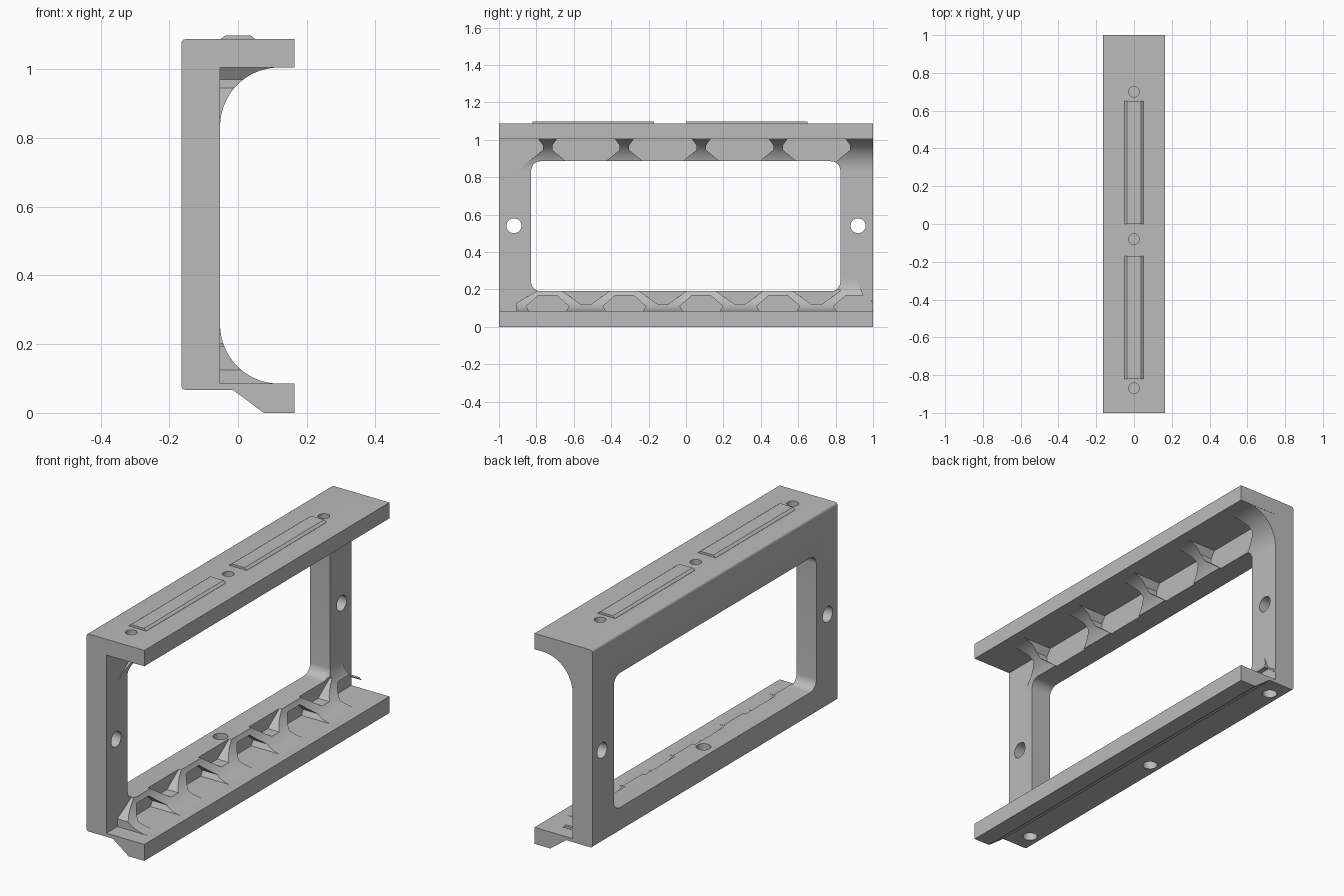
import bpy, bmesh, math
from mathutils import Matrix, Vector

cube = bpy.data.objects.get("Cube")
if cube:
    bpy.data.objects.remove(cube, do_unlink=True)

grey = bpy.data.materials.new("plain grey")
grey.use_nodes = True
grey.diffuse_color = (0.5, 0.5, 0.5, 1)
grey.node_tree.nodes["Principled BSDF"].inputs["Base Color"].default_value = (0.5, 0.5, 0.5, 1)


def finish(bm, name):
    bmesh.ops.recalc_face_normals(bm, faces=bm.faces)
    mesh = bpy.data.meshes.new(name)
    bm.to_mesh(mesh)
    bm.free()
    obj = bpy.data.objects.new(name, mesh)
    mesh.materials.append(grey)
    bpy.context.collection.objects.link(obj)
    return obj


def prism(name, points, axis, lo, hi):
    """Extrude a profile: (x, z) points along y, or (y, z) points along x."""
    bm = bmesh.new()
    place = (lambda a, b: (a, lo, b)) if axis == "y" else (lambda a, b: (lo, a, b))
    face = bm.faces.new([bm.verts.new(place(a, b)) for a, b in points])
    made = bmesh.ops.extrude_face_region(bm, geom=[face])["geom"]
    shift = Vector((0, hi - lo, 0)) if axis == "y" else Vector((hi - lo, 0, 0))
    bmesh.ops.translate(bm, vec=shift, verts=[v for v in made if isinstance(v, bmesh.types.BMVert)])
    return finish(bm, name)


def cylinder(name, centre, r_low, r_high, depth, axis="z"):
    bm = bmesh.new()
    turn = Matrix.Rotation(math.pi / 2, 4, "Y") if axis == "x" else Matrix()
    bmesh.ops.create_cone(bm, cap_ends=True, segments=32, radius1=r_low, radius2=r_high,
                          depth=depth, matrix=Matrix.Translation(centre) @ turn)
    return finish(bm, name)


def arc(cx, cz, r, start, end, n):
    angles = [math.radians(start + (end - start) * i / n) for i in range(n + 1)]
    return [(cx + r * math.cos(a), cz + r * math.sin(a)) for a in angles]


def cut(target, cutters):
    for c in cutters:
        mod = target.modifiers.new("cut", "BOOLEAN")
        mod.operation = "DIFFERENCE"
        mod.solver = "EXACT"
        mod.object = c
        bpy.context.view_layer.objects.active = target
        bpy.ops.object.modifier_apply(modifier=mod.name)


def discard(objs):
    for o in objs:
        bpy.data.objects.remove(o, do_unlink=True)


OUT, WALL, FLOOR, CEIL, TOP = 0.165, -0.052, 0.085, 1.005, 1.087
R = 0.172

# Channel body with a stepped foot
body = prism("channel_frame",
             arc(-OUT + 0.012, 0.079, 0.012, 180, 270, 4)
             + [(-0.015, 0.067), (0.075, 0), (OUT, 0), (OUT, FLOOR), (WALL, FLOOR),
                (WALL, CEIL), (OUT, CEIL), (OUT, TOP)]
             + arc(-OUT + 0.012, TOP - 0.012, 0.012, 90, 180, 4), "y", -1, 1)

# Rounded window through the wall
window = prism("window_cutter",
               arc(0.775, 0.835, 0.05, 0, 90, 8) + arc(-0.778, 0.835, 0.05, 90, 180, 8)
               + arc(-0.778, 0.24, 0.05, 180, 270, 8) + arc(0.775, 0.24, 0.05, 270, 360, 8),
               "x", -0.4, 0.4)

# Bolt holes: sideways, upward with countersinks, and from below
holes = [cylinder("side_hole", (-0.1, s * 0.92, 0.54), 0.04, 0.04, 0.4, "x") for s in (-1, 1)]
for y in (0.7, -0.08, -0.87):
    holes.append(cylinder("top_hole", (0, y, 1.05), 0.028, 0.028, 0.2))
    holes.append(cylinder("countersink", (0, y, CEIL + 0.01), 0.058, 0.028, 0.04))
for y in (-0.9, 0, 0.9):
    holes.append(cylinder("foot_hole", (-0.1, y, 0.13), 0.035, 0.035, 0.2))
cut(body, [window] + holes)

# Concave corner braces
E = 0.01
lower = prism("lower_brace",
              arc(WALL + R, FLOOR + R, R, 180, 270, 24)
              + [(WALL + R, FLOOR - E), (WALL - E, FLOOR - E), (WALL - E, FLOOR + R)],
              "y", -0.91, 0.999)
upper = prism("upper_brace",
              arc(WALL + R, CEIL - R, R, 180, 90, 24)
              + [(WALL + R, CEIL + E), (WALL - E, CEIL + E), (WALL - E, CEIL - R)],
              "y", -0.999, 0.999)


def pocket(name, y, half):
    """Symmetric pocket from (offset, z) points on one side."""
    pts = [(y + a, z) for a, z in half] + [(y - a, z) for a, z in reversed(half)]
    return prism(name, pts, "x", WALL, 0.4)


PITCH = 0.411
low_cuts, high_cuts = [], []
for k in range(5):
    low_cuts.append(pocket("hex_pocket", -0.74 + k * PITCH,
                           [(0.1, FLOOR), (0.115, 0.11), (0.05, 0.167)]))
for k in range(4):
    low_cuts.append(pocket("notch", -0.535 + k * PITCH,
                           [(0.03, 0.122), (0.125, 0.19), (0.125, 0.2)]))
    high_cuts.append(pocket("arch_pocket", -0.535 + k * PITCH,
                            [(0.155, CEIL), (0.18, 0.97), (0.18, 0.945), (0.1, 0.88)]))

# Trim the brace ends at the columns
low_cuts.append(prism("near_trim", [(-1.1, 0.1), (-0.91, 0.125), (-0.79, 0.195),
                                    (-0.79, 0.4), (-1.1, 0.4)], "x", WALL, 0.4))
low_cuts.append(prism("far_trim", [(0.96, 0.14), (1.1, 0.14), (1.1, 0.4), (0.915, 0.4),
                                   (0.915, 0.25)], "x", WALL, 0.4))
high_cuts.append(prism("near_top_trim", [(-1.1, CEIL), (-0.79, CEIL), (-0.765, 0.97),
                                         (-0.765, 0.945), (-0.84, 0.885), (-0.93, 0.82),
                                         (-1.1, 0.82)], "x", WALL, 0.4))
cut(lower, low_cuts + [window])
cut(upper, high_cuts + [window])
discard(low_cuts + high_cuts + holes + [window])

# Raised chamfered rails on top
rails = [prism("top_rail", [(-0.05, TOP - 0.005), (0.05, TOP - 0.005), (0.05, TOP + 0.001),
                            (0.037, 1.098), (-0.037, 1.098), (-0.05, TOP + 0.001)], "y", lo, hi)
         for lo, hi in ((-0.82, -0.17), (0.0, 0.65))]

for obj in [body, lower, upper] + rails:
    bpy.ops.object.select_all(action="DESELECT")
    obj.select_set(True)
    bpy.context.view_layer.objects.active = obj
    bpy.ops.object.shade_smooth_by_angle(angle=math.radians(30))
